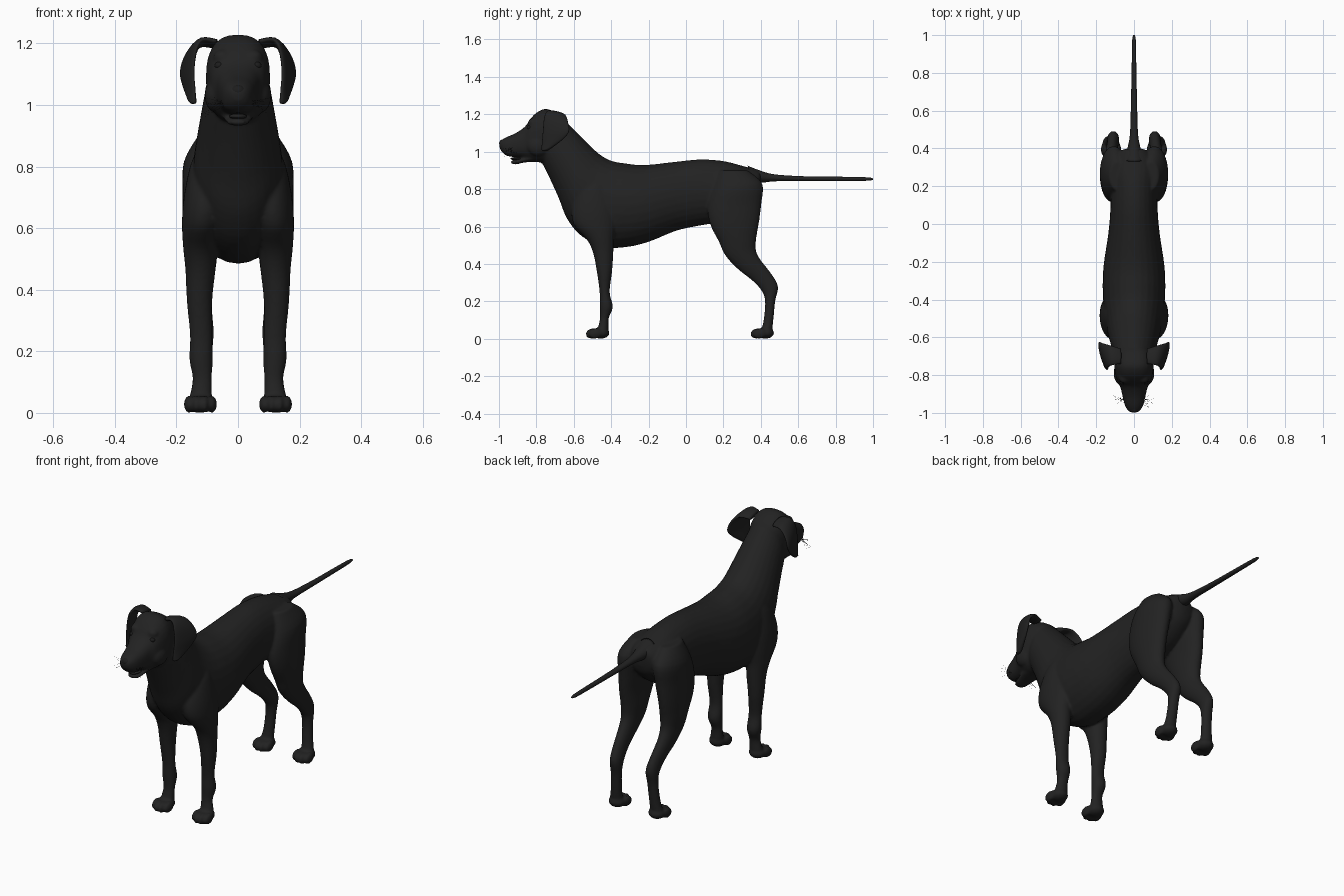
import bpy, bmesh, math, random
from mathutils import Vector, Matrix

random.seed(3)


def material(name, v):
    m = bpy.data.materials.new(name)
    m.diffuse_color = (v, v, v, 1)
    return m


COAT = material("black coat", 0.016)
GLOSS = material("dark eye", 0.012)


def finish(name, bm, mat=COAT):
    bmesh.ops.recalc_face_normals(bm, faces=bm.faces[:])
    for f in bm.faces:
        f.smooth = True
    me = bpy.data.meshes.new(name)
    bm.to_mesh(me)
    bm.free()
    me.materials.append(mat)
    ob = bpy.data.objects.new(name, me)
    bpy.context.collection.objects.link(ob)
    return ob


def spline(rows, steps=4):
    """Catmull-Rom interpolation through rows of numbers."""
    out = []
    for i in range(len(rows) - 1):
        p = [rows[max(i - 1, 0)], rows[i], rows[i + 1], rows[min(i + 2, len(rows) - 1)]]
        for k in range(steps):
            t = k / steps
            out.append([0.5 * (2 * b + (c - a) * t + (2 * a - 5 * b + 4 * c - d) * t * t
                               + (3 * b - a - 3 * c + d) * t ** 3) for a, b, c, d in zip(*p)])
    return out + [list(rows[-1])]


def skin(bm, frames, power=2.0, n=28):
    """Skin closed rings given as (centre, half axis, half axis)."""
    rings = []
    for c, a, b in frames:
        ring = []
        for i in range(n):
            t = math.tau * i / n
            u, v = (math.copysign(abs(q) ** (2 / power), q) for q in (math.cos(t), math.sin(t)))
            ring.append(bm.verts.new(c + a * u + b * v))
        rings.append(ring)
    for r, s in zip(rings, rings[1:]):
        for i in range(n):
            j = (i + 1) % n
            bm.faces.new((r[i], r[j], s[j], s[i]))
    bm.faces.new(rings[0][::-1])
    bm.faces.new(rings[-1])


def loft(bm, rows, side=1, power=2.0):
    """Rows: y, z of one edge, y, z of the opposite edge, centre x, half width."""
    frames = []
    for y1, z1, y2, z2, x, w in spline(rows):
        p, q = Vector((side * x, y1, z1)), Vector((side * x, y2, z2))
        frames.append(((p + q) / 2, (p - q) / 2, Vector((max(w, 0.002), 0, 0))))
    skin(bm, frames, power)


def ball(bm, pos, size, turn=0.0):
    m = Matrix.Translation(pos) @ Matrix.Rotation(turn, 4, 'X') @ Matrix.Diagonal((*size, 1))
    bmesh.ops.create_uvsphere(bm, u_segments=20, v_segments=12, radius=1, matrix=m)


# trunk and neck
body = bmesh.new()
trunk = [(.405, .875, .40, .80, .02), (.385, .90, .375, .74, .08), (.30, .925, .28, .66, .13),
         (.20, .950, .16, .62, .125), (.08, .959, .08, .606, .125), (-.05, .947, -.05, .578, .136),
         (-.22, .929, -.20, .518, .16), (-.32, .937, -.32, .49, .166), (-.40, .952, -.44, .49, .162),
         (-.46, .985, -.56, .55, .15), (-.51, 1.03, -.635, .64, .14), (-.56, 1.08, -.68, .75, .127),
         (-.61, 1.13, -.725, .85, .114), (-.66, 1.175, -.77, .94, .10), (-.70, 1.16, -.80, 1.0, .07)]
loft(body, [(a, b, c, d, 0, w) for a, b, c, d, w in trunk])

# skull, muzzle and lower jaw
skull = [(-.63, 1.13, -.68, 1.0, .05), (-.67, 1.19, -.70, .97, .09), (-.74, 1.228, -.75, .945, .104),
         (-.79, 1.215, -.80, .945, .099), (-.83, 1.178, -.84, .957, .087), (-.86, 1.135, -.875, .967, .071),
         (-.91, 1.10, -.92, .972, .06), (-.96, 1.078, -.955, .977, .049), (-.99, 1.06, -.98, .995, .033),
         (-1.0, 1.045, -.995, 1.015, .015)]
loft(body, [(a, b, c, d, 0, w) for a, b, c, d, w in skull], power=2.5)
jaw = [(-.79, 1.0, -.79, .945, .06), (-.86, .972, -.86, .943, .047), (-.91, .957, -.91, .932, .036),
       (-.937, .952, -.937, .938, .018)]
loft(body, [(a, b, c, d, 0, w) for a, b, c, d, w in jaw])

# legs, with the first edge at the front
foreleg = [(-.50, .86, -.42, .86, .10, .03), (-.57, .80, -.40, .80, .10, .056),
           (-.61, .70, -.37, .70, .105, .071), (-.60, .61, -.37, .62, .115, .067),
           (-.53, .53, -.385, .54, .122, .056), (-.497, .46, -.388, .47, .122, .049),
           (-.477, .36, -.395, .36, .125, .041), (-.462, .25, -.408, .25, .12, .036),
           (-.462, .18, -.391, .17, .12, .038), (-.460, .11, -.413, .11, .116, .031),
           (-.47, .06, -.415, .05, .12, .036), (-.47, .03, -.42, .02, .12, .035)]
hindleg = [(.18, .90, .33, .90, .09, .04), (.14, .80, .408, .83, .105, .071),
           (.115, .70, .403, .72, .113, .067), (.13, .61, .39, .62, .12, .06),
           (.175, .52, .375, .53, .12, .054), (.21, .445, .375, .47, .12, .046),
           (.28, .37, .40, .42, .12, .037), (.355, .31, .455, .35, .115, .031),
           (.408, .25, .492, .28, .11, .031), (.423, .19, .477, .20, .112, .029),
           (.415, .10, .467, .10, .118, .030), (.405, .05, .46, .04, .124, .035),
           (.405, .03, .455, .02, .124, .034)]
for side in (1, -1):
    loft(body, foreleg, side)
    loft(body, hindleg, side)
    # paws: a pad and four toes
    for y in (-.455, .425):
        ball(body, (side * .122, y, .031), (.046, .046, .031))
        for dx, dy in ((-.037, -.03), (-.013, -.046), (.013, -.046), (.037, -.03)):
            ball(body, (side * (.122 + dx), y + dy, .028), (.0165, .036, .028), .2)
    # brow and cheek
    ball(body, (side * .05, -.815, 1.155), (.03, .03, .025))
    ball(body, (side * .072, -.79, 1.03), (.036, .06, .055))

# fuse the coat into one smooth skin
ob = finish("body", body)
rm = ob.modifiers.new("fuse", 'REMESH')
rm.mode = 'VOXEL'
rm.voxel_size = 0.007
rm.use_smooth_shade = True
sm = ob.modifiers.new("soften", 'SMOOTH')
sm.factor = 0.5
sm.iterations = 5

# tail
bm = bmesh.new()
loft(bm, [(.33, .925, .35, .84, 0, .05), (.40, .898, .41, .835, 0, .034), (.48, .878, .48, .842, 0, .021),
          (.65, .868, .65, .843, 0, .016), (.85, .866, .85, .843, 0, .012), (.97, .863, .97, .845, 0, .01),
          (1.0, .857, 1.0, .85, 0, .004)])
finish("tail", bm)

# ears: path centre and half width vector of each drooping flap
flap = [(.07, -.70, 1.198, 0, .04, -.01), (.12, -.695, 1.203, .005, .052, -.01),
        (.152, -.695, 1.168, .015, .064, -.01), (.165, -.695, 1.11, .02, .07, 0),
        (.16, -.712, 1.06, .018, .058, .01), (.151, -.738, 1.02, .01, .034, .01),
        (.148, -.752, 1.004, .003, .01, 0)]
rows = [(Vector(r[:3]), Vector(r[3:])) for r in spline(flap)]
for side, label in ((1, "left_ear"), (-1, "right_ear")):
    bm = bmesh.new()
    frames = []
    for i, (c, a) in enumerate(rows):
        tangent = rows[min(i + 1, len(rows) - 1)][0] - rows[max(i - 1, 0)][0]
        frames.append((c, a, tangent.cross(a).normalized() * min(.013, a.length * .5)))
    skin(bm, frames)
    bmesh.ops.scale(bm, vec=(side, 1, 1), verts=bm.verts[:])
    finish(label, bm)

# eyes
bm = bmesh.new()
for side in (1, -1):
    ball(bm, (side * .060, -.836, 1.128), (.016, .014, .013))
finish("eyes", bm, GLOSS)

# nose with two wings
bm = bmesh.new()
ball(bm, (0, -.980, 1.045), (.026, .019, .02))
for side in (1, -1):
    ball(bm, (side * .018, -.975, 1.037), (.014, .016, .014))
finish("nose", bm, GLOSS)

# tongue resting on the jaw
bm = bmesh.new()
ball(bm, (0, -.90, .963), (.03, .04, .009))
finish("tongue", bm)

# whiskers
bm = bmesh.new()
for side in (1, -1):
    for k in range(10):
        p = Vector((side * .045, -.92 - .004 * k, random.uniform(.99, 1.02)))
        q = Vector((side * random.uniform(.08, .115), random.uniform(-.98, -.90), random.uniform(.96, 1.03)))
        d = q - p
        m = Matrix.Translation((p + q) / 2) @ d.to_track_quat('Z', 'Y').to_matrix().to_4x4()
        bmesh.ops.create_cone(bm, segments=3, radius1=.0006, radius2=.0002, depth=d.length,
                              cap_ends=True, matrix=m)
finish("whiskers", bm)
